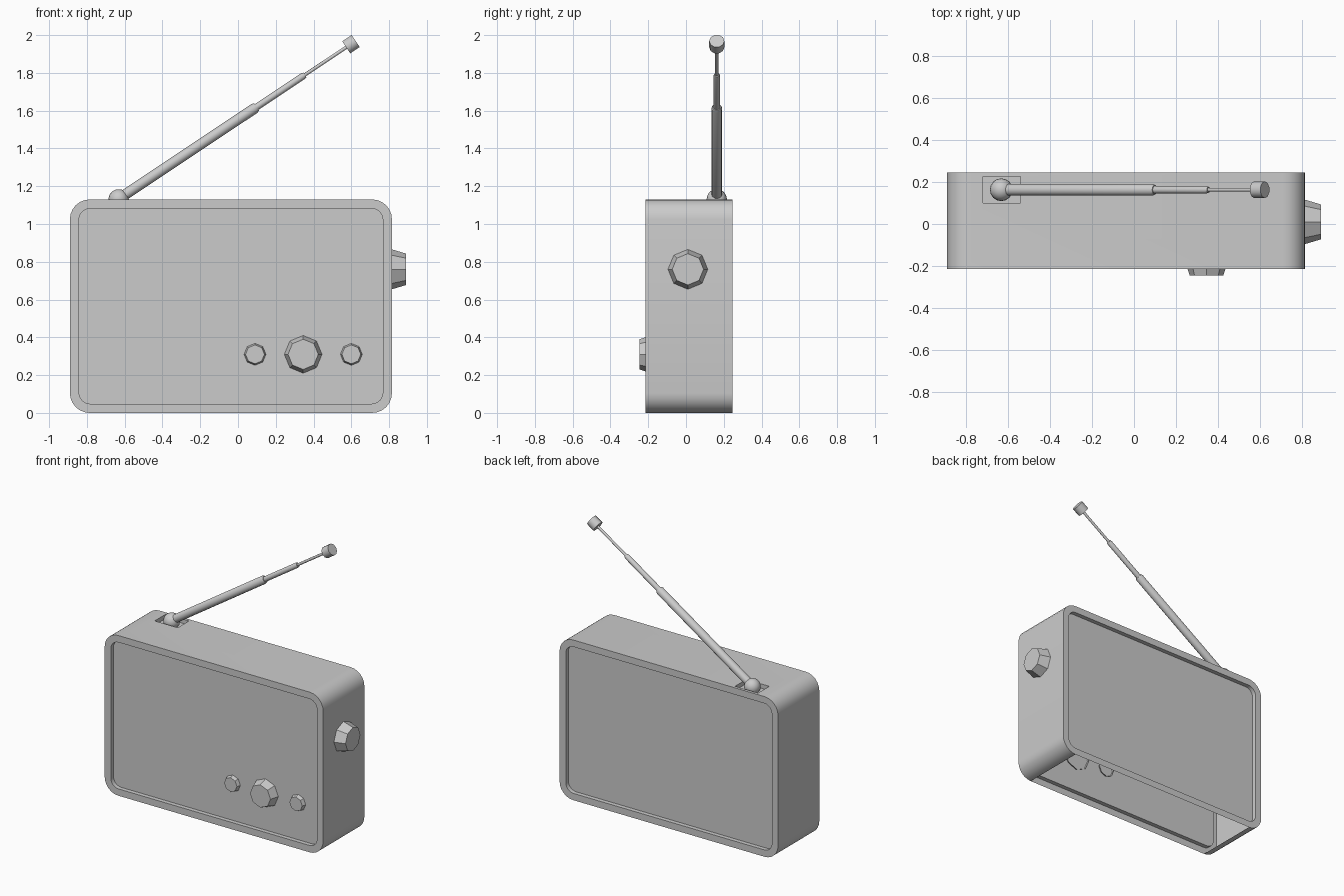
import bpy, bmesh, math
from mathutils import Vector

if "Cube" in bpy.data.objects:
    bpy.data.objects.remove(bpy.data.objects["Cube"])

X0, X1, H = -0.89, 0.815, 1.13      # body extents
YF, YB = -0.215, 0.245
SEG = 6                             # corner segments


def finish(name, bm, angle=30):
    bmesh.ops.recalc_face_normals(bm, faces=bm.faces)
    me = bpy.data.meshes.new(name)
    bm.to_mesh(me)
    bm.free()
    ob = bpy.data.objects.new(name, me)
    bpy.context.collection.objects.link(ob)
    bpy.ops.object.select_all(action='DESELECT')
    ob.select_set(True)
    bpy.context.view_layer.objects.active = ob
    bpy.ops.object.shade_smooth_by_angle(angle=math.radians(angle))
    return ob


def rounded_loop(bm, y, inset, r):
    # rounded rectangle, counter-clockwise from the right end of the bottom edge
    a, b, c, d = X0 + inset, X1 - inset, inset, H - inset
    corners = [(b - r, c + r, -90), (b - r, d - r, 0), (a + r, d - r, 90), (a + r, c + r, 180)]
    loop = []
    for cx, cz, start in corners:
        for i in range(SEG + 1):
            t = math.radians(start + 90 * i / SEG)
            loop.append(bm.verts.new((cx + r * math.cos(t), y, cz + r * math.sin(t))))
    return loop


def lathe(name, stations, start, axis, sides, angle=30, cap_start=True):
    # stations: (distance along axis, radius)
    bm = bmesh.new()
    q = Vector(axis).to_track_quat('Z', 'Y')
    rings = []
    for dist, r in stations:
        rings.append([bm.verts.new(Vector(start) + q @ Vector((
            r * math.cos(math.tau * i / sides), r * math.sin(math.tau * i / sides), dist)))
            for i in range(sides)])
    for p, n in zip(rings, rings[1:]):
        for i in range(sides):
            j = (i + 1) % sides
            bm.faces.new((p[i], p[j], n[j], n[i]))
    bm.faces.new(rings[-1])
    if cap_start:
        bm.faces.new(rings[0][::-1])
    return finish(name, bm, angle)


# Case: thin shell, recessed front and back panels, open underside, pocket on top
bm = bmesh.new()
loops = [rounded_loop(bm, *p) for p in (
    (YF + 0.03, 0.048, 0.06), (YF, 0.048, 0.06), (YF, 0, 0.105),
    (YB, 0, 0.105), (YB, 0.048, 0.06), (YB - 0.03, 0.048, 0.06))]
n = len(loops[0])
top_i = 2 * SEG + 1
for k, (p, q) in enumerate(zip(loops, loops[1:])):
    for i in range(n):
        if k == 2 and i in (top_i, n - 1):
            continue
        j = (i + 1) % n
        bm.faces.new((p[i], p[j], q[j], q[i]))
bm.faces.new(loops[0])
bm.faces.new(loops[-1])

# Top surface around the antenna pocket
outer = [loops[2][top_i], loops[2][top_i + 1], loops[3][top_i + 1], loops[3][top_i]]
rect = [(-0.54, 0.10), (-0.72, 0.10), (-0.72, 0.225), (-0.54, 0.225)]
rim = [bm.verts.new((x, y, H)) for x, y in rect]
floor = [bm.verts.new((x, y, H - 0.03)) for x, y in rect]
for p, q in ((outer, rim), (rim, floor)):
    for i in range(4):
        j = (i + 1) % 4
        bm.faces.new((p[i], p[j], q[j], q[i]))
bm.faces.new(floor)
finish("radio_case", bm)

# Knobs
PANEL = YF + 0.03
lathe("tuning_knob", [(-0.01, 0.103), (0.06, 0.08)], (0.345, PANEL, 0.31), (0, -1, 0), 8, cap_start=False)
for i, x in enumerate((0.09, 0.60)):
    lathe(f"small_knob_{i + 1}", [(-0.01, 0.061), (0.027, 0.05)], (x, PANEL, 0.31), (0, -1, 0), 8, cap_start=False)
lathe("side_knob", [(-0.005, 0.107), (0.075, 0.083)], (X1, 0.01, 0.76), (1, 0, 0), 8, cap_start=False)

# Antenna pivot ball
AY = 0.163
bm = bmesh.new()
bmesh.ops.create_uvsphere(bm, u_segments=16, v_segments=10, radius=0.054)
bmesh.ops.translate(bm, verts=bm.verts, vec=(-0.632, AY, 1.13))
finish("antenna_pivot", bm, 60)

# Telescopic antenna
base, tip = Vector((-0.632, AY, 1.133)), Vector((0.598, AY, 1.952))
L = (tip - base).length
axis = (tip - base).normalized()
for name, a, b, r in (("antenna_lower", 0.02, 0.878, 0.028),
                      ("antenna_middle", 0.86, 1.185, 0.018),
                      ("antenna_upper", 1.17, L, 0.009)):
    lathe(name, [(a, r), (b - 0.012, r), (b, r * 0.8)], base, axis, 12, 35)
lathe("antenna_tip", [(L - 0.03, 0.04), (L + 0.03, 0.04)], base, axis, 10, 40)
